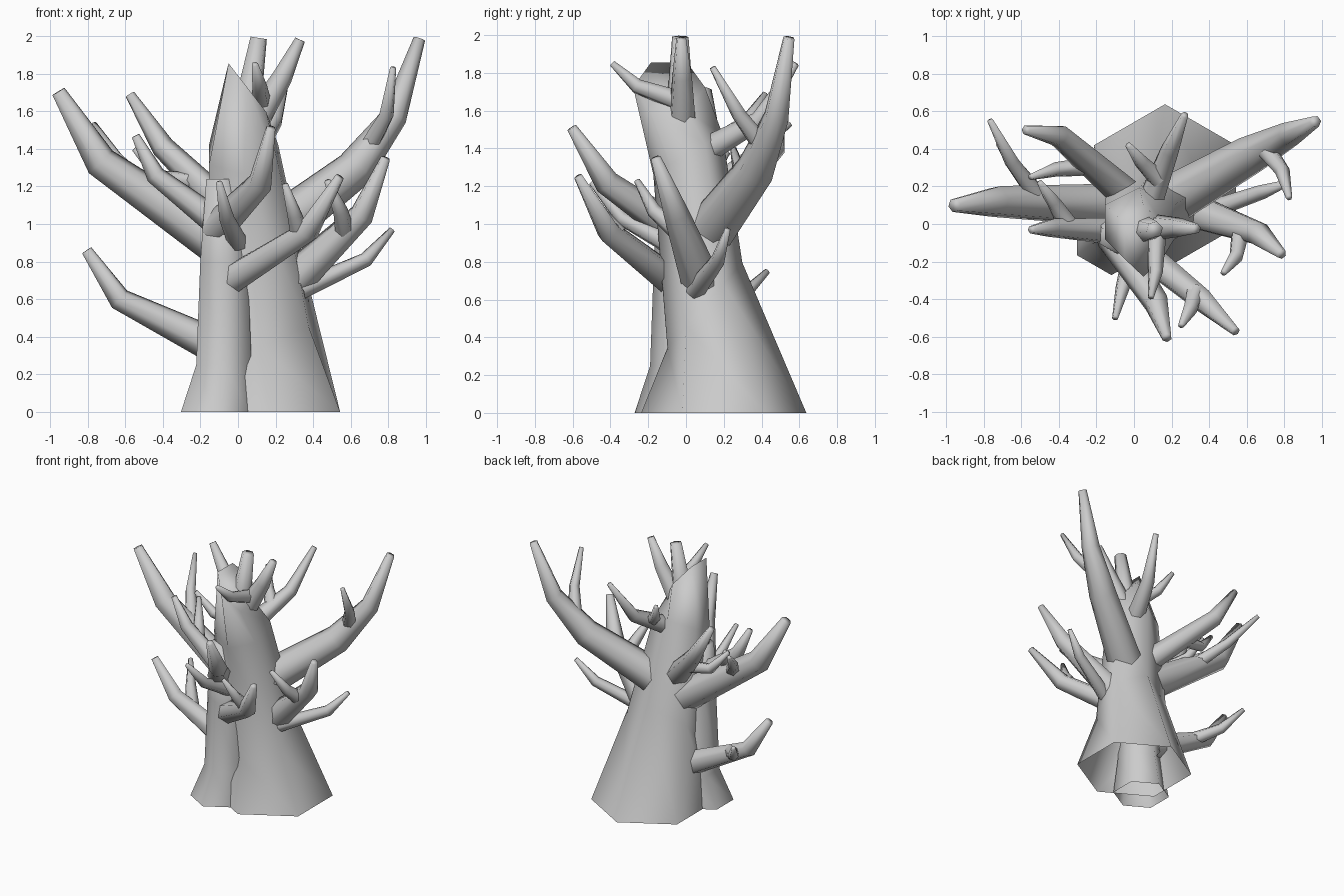
import bpy, bmesh, math
from mathutils import Vector

SIDES = 6


def loft(name, rings):
    """Skin a list of vertex rings; the hidden start stays open, the tip is capped."""
    bm = bmesh.new()
    loops = [[bm.verts.new(p) for p in ring] for ring in rings]
    for a, b in zip(loops, loops[1:]):
        for i in range(SIDES):
            j = (i + 1) % SIDES
            bm.faces.new((a[i], a[j], b[j], b[i]))
    bm.faces.new(loops[-1])
    bmesh.ops.recalc_face_normals(bm, faces=bm.faces)
    for f in bm.faces:
        f.smooth = True
    me = bpy.data.meshes.new(name)
    bm.to_mesh(me)
    bm.free()
    bpy.context.collection.objects.link(bpy.data.objects.new(name, me))


def ring(c, u, v, r):
    return [Vector(c) + r * (math.sin(math.tau * i / SIDES) * u + math.cos(math.tau * i / SIDES) * v)
            for i in range(SIDES)]


def trunk(name, sections):
    """Sections are (centre, radius, plane normal); one corner points to +y."""
    rings = []
    for c, r, n in sections:
        n = Vector(n).normalized()
        v = Vector((0, 1, 0))
        v = (v - n * v.dot(n)).normalized()
        rings.append(ring(c, v.cross(n), v, r))
    loft(name, rings)


def branch(name, pts, radii):
    """Tapered bent tube with mitred joints."""
    p = [Vector(q) for q in pts]
    d = [(b - a).normalized() for a, b in zip(p, p[1:])]
    t = [d[0]] + [(a + b).normalized() for a, b in zip(d, d[1:])] + [d[-1]]
    u = t[0].orthogonal().normalized()
    rings = []
    for i, (c, r) in enumerate(zip(p, radii)):
        if i:
            u = t[i - 1].rotation_difference(t[i]) @ u
        rings.append(ring(c, u, t[i].cross(u), r))
    loft(name, rings)


# Main trunk, leaning forward, broken off at a slant
trunk("main_trunk", [
    ((0.165, 0.20, 0.0), 0.437, (0, 0, 1)),
    ((0.115, 0.10, 0.57), 0.30, (0, -0.75, 0.66)),
    ((0.03, 0.01, 1.37), 0.212, (0, -0.5, 0.86)),
    ((0.05, -0.09, 1.725), 0.19, (0.79, 0, 0.61))])

# Smaller trunk fused to the front left
trunk("side_trunk", [
    ((-0.12, -0.06, 0.0), 0.212, (0, 0, 1)),
    ((-0.075, -0.02, 0.25), 0.17, (0, 0, 1)),
    ((-0.075, -0.025, 0.80), 0.145, (0, 0, 1)),
    ((-0.095, -0.07, 1.24), 0.085, (0, 0, 1))])

# Large limbs
branch("right_limb", [(0.15, 0.10, 0.93), (0.62, 0.37, 1.29), (0.83, 0.48, 1.57), (0.965, 0.545, 1.985)],
       (0.135, 0.105, 0.07, 0.032))
branch("left_limb", [(-0.05, 0.10, 0.86), (-0.73, 0.12, 1.33), (-0.955, 0.10, 1.705)],
       (0.125, 0.088, 0.038))
branch("low_left_limb", [(-0.08, 0.10, 0.33), (-0.63, 0.11, 0.60), (-0.805, 0.10, 0.86)],
       (0.10, 0.062, 0.03))
branch("back_left_limb", [(0.0, 0.12, 1.02), (-0.40, 0.47, 1.41), (-0.575, 0.50, 1.69)],
       (0.09, 0.062, 0.026))
branch("mid_left_limb", [(-0.05, -0.04, 0.96), (-0.44, -0.02, 1.26), (-0.545, -0.03, 1.47)],
       (0.08, 0.052, 0.022))
branch("upper_front_limb", [(-0.12, -0.06, 0.97), (0.12, -0.42, 1.22), (0.175, -0.605, 1.51)],
       (0.09, 0.068, 0.027))
branch("lower_front_limb", [(-0.04, -0.08, 0.70), (0.37, -0.41, 0.96), (0.54, -0.57, 1.25)],
       (0.085, 0.065, 0.025))
branch("low_right_limb", [(0.20, 0.11, 0.61), (0.66, -0.05, 1.05), (0.785, -0.16, 1.35)],
       (0.115, 0.068, 0.027))
branch("back_limb", [(0.06, 0.05, 1.36), (0.19, 0.39, 1.55), (0.27, 0.58, 1.85)],
       (0.075, 0.05, 0.02))

# Crown stubs
branch("crown_stub", [(0.05, -0.03, 1.62), (0.11, -0.03, 1.99)], (0.075, 0.045))
branch("crown_right_stub", [(0.10, -0.02, 1.56), (0.235, -0.02, 1.78), (0.33, -0.025, 1.98)],
       (0.075, 0.055, 0.028))

# Small twigs, three points each
twigs = {
    "right_limb_twig": [(0.70, 0.40, 1.42), (0.79, 0.28, 1.58), (0.825, 0.14, 1.83)],
    "left_limb_twig": [(-0.50, 0.13, 1.20), (-0.65, 0.33, 1.35), (-0.765, 0.55, 1.53)],
    "low_left_twig": [(-0.48, 0.11, 0.54), (-0.62, 0.29, 0.61), (-0.72, 0.43, 0.75)],
    "mid_left_twig": [(-0.36, 0.01, 1.18), (-0.43, 0.12, 1.24), (-0.50, 0.22, 1.38)],
    "back_left_twig": [(-0.20, 0.31, 1.22), (-0.42, 0.29, 1.25), (-0.55, 0.25, 1.40)],
    "back_limb_twig": [(0.13, 0.24, 1.48), (0.04, 0.33, 1.55), (-0.03, 0.42, 1.69)],
    "crown_twig": [(0.12, -0.06, 1.66), (0.115, -0.26, 1.73), (0.09, -0.39, 1.85)],
    "front_twig": [(0.0, -0.10, 0.90), (-0.06, -0.34, 1.03), (-0.10, -0.50, 1.22)],
    "lower_front_twig": [(0.33, -0.36, 0.94), (0.30, -0.45, 1.05), (0.25, -0.54, 1.21)],
    "low_right_twig": [(0.33, 0.05, 0.65), (0.68, 0.17, 0.81), (0.82, 0.22, 0.97)],
    "low_right_inner_twig": [(0.57, -0.03, 0.95), (0.545, -0.17, 1.07), (0.475, -0.26, 1.23)],
}
for name, pts in twigs.items():
    branch(name, pts, (0.054, 0.04, 0.017))
